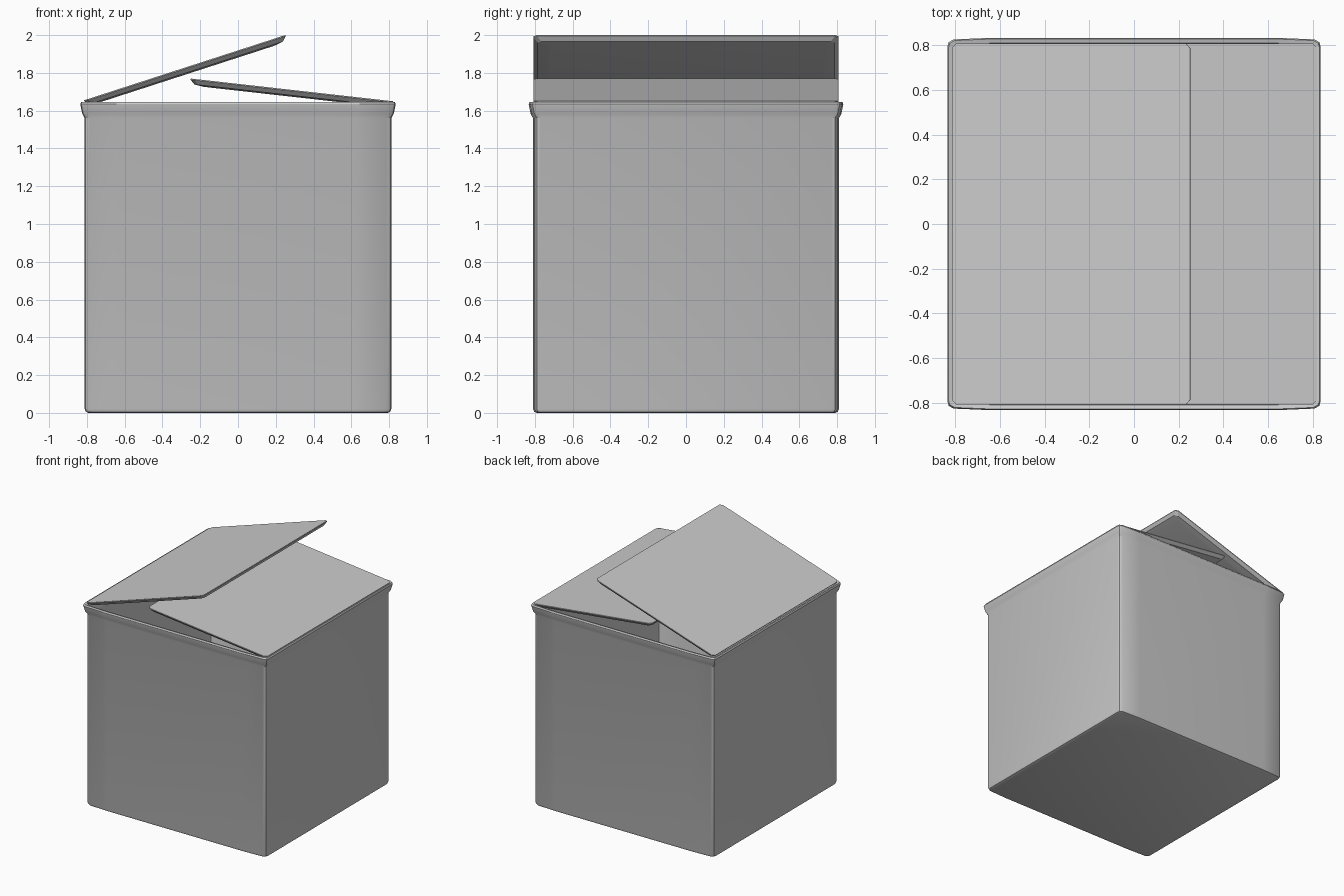
import bpy, bmesh
from mathutils import Vector

if "Cube" in bpy.data.objects:
    bpy.data.objects.remove(bpy.data.objects["Cube"])


def finish(name, bm):
    bmesh.ops.recalc_face_normals(bm, faces=bm.faces)
    mesh = bpy.data.meshes.new(name)
    bm.to_mesh(mesh)
    bm.free()
    obj = bpy.data.objects.new(name, mesh)
    bpy.context.collection.objects.link(obj)
    return obj


def outline(off, z):
    # Quarter of the slightly bulged cross-section, mirrored round the axes
    q = [(0.812 + off, 0.77 + off), (0.807 + off, 0.79 + off),
         (0.785 + off, 0.803 + off), (0.62 + off, 0.81 + off)]
    pts = q + [(-x, y) for x, y in reversed(q)]
    pts += [(-x, -y) for x, y in pts]
    return [(x, y, z) for x, y in pts]


def loft(name, levels):
    bm = bmesh.new()
    rings = [[bm.verts.new(p) for p in outline(*lv)] for lv in levels]
    for a, b in zip(rings, rings[1:]):
        n = len(a)
        for i in range(n):
            bm.faces.new((a[i], a[(i + 1) % n], b[(i + 1) % n], b[i]))
    bm.faces.new(rings[0])
    bm.faces.new(rings[-1])
    return finish(name, bm)


def flap(name, hinge, tip, thickness):
    # Thin lid panel: full-size top, inset underside, sloping borders
    h, t = Vector((hinge[0], 0, hinge[1])), Vector((tip[0], 0, tip[1]))
    d = (t - h).normalized()
    down = Vector((d.z, 0, -d.x))
    if down.z > 0:
        down = -down
    bm = bmesh.new()
    rings = []
    for inset, depth, cut in ((0, 0, 0.02), (0, 0.006, 0.02),
                              (0.022, thickness * 0.8, 0.02),
                              (0.075, thickness, 0.015)):
        w = 0.808 - inset
        a, b = h + d * inset + down * depth, t - d * inset + down * depth
        y = Vector((0, 1, 0))
        pts = [a - y * (w - cut), a + d * cut - y * w,
               b - d * cut - y * w, b - y * (w - cut),
               b + y * (w - cut), b - d * cut + y * w,
               a + d * cut + y * w, a + y * (w - cut)]
        rings.append([bm.verts.new(p) for p in pts])
    for r, s in zip(rings, rings[1:]):
        for i in range(8):
            j = (i + 1) % 8
            bm.faces.new((r[i], r[j], s[j], s[i]))
    bm.faces.new(rings[0])
    bm.faces.new(rings[-1])
    return finish(name, bm)


# Hollow carton: rounded base, straight walls, flared rim, inner walls, floor
parts = [loft("carton_body", [
    (-0.02, 0.0), (-0.006, 0.006), (0, 0.022), (0, 1.56), (0.013, 1.585),
    (0.023, 1.635), (0.018, 1.647), (0.0, 1.642), (-0.025, 1.57),
    (-0.03, 1.54), (-0.03, 0.035), (-0.04, 0.025)])]

# Two overlapping lid flaps
parts.append(flap("left_flap", (-0.815, 1.655), (0.25, 2.0), 0.036))
parts.append(flap("right_flap", (0.82, 1.65), (-0.25, 1.77), 0.036))

for o in parts:
    bpy.ops.object.select_all(action='DESELECT')
    o.select_set(True)
    bpy.context.view_layer.objects.active = o
    bpy.ops.object.shade_smooth_by_angle(angle=0.5)
